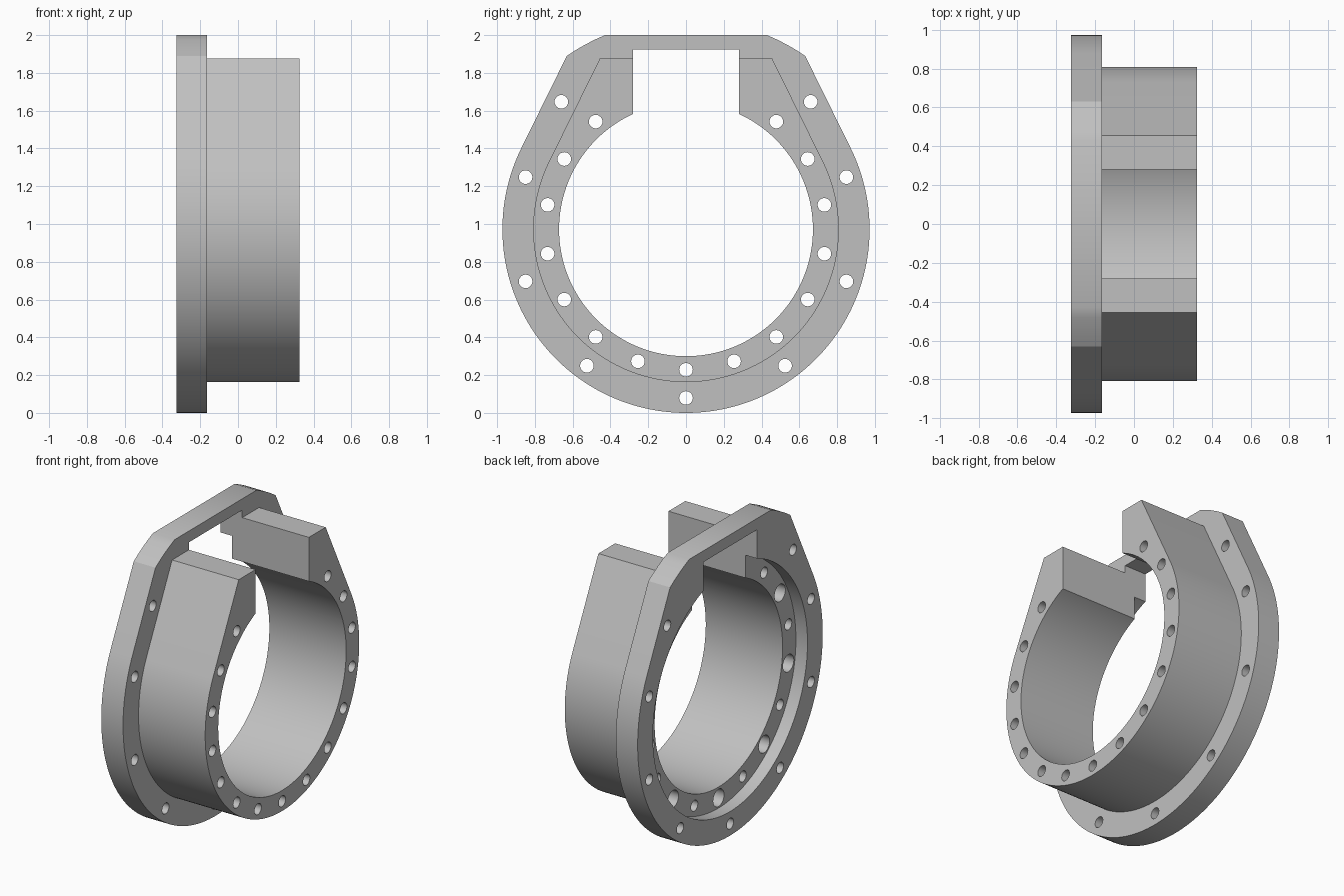
import bpy, bmesh
from math import sin, cos, asin, radians, tan

cube = bpy.data.objects.get("Cube")
if cube:
    bpy.data.objects.remove(cube, do_unlink=True)

CZ = 0.972                      # height of the bore axis
BACK, STEP, FRONT = -0.325, -0.165, 0.325
TANGENT = 26.26                 # where the straight flanks leave the circle


def arc(r, a0, a1, n, y=0.0, z=CZ):
    """Points on an arc in the YZ plane, angles in degrees."""
    return [(y + r * cos(radians(a0 + (a1 - a0) * i / n)),
             z + r * sin(radians(a0 + (a1 - a0) * i / n))) for i in range(n + 1)]


def circle(r, n, y=0.0, z=CZ):
    return arc(r, 0, 360, n, y, z)[:-1]


def prism(name, outlines, x0, x1):
    """Extrude closed YZ outlines along x into one object."""
    bm = bmesh.new()
    for pts in outlines:
        face = bm.faces.new([bm.verts.new((x0, y, z)) for y, z in pts])
        ext = bmesh.ops.extrude_face_region(bm, geom=[face])
        verts = [g for g in ext["geom"] if isinstance(g, bmesh.types.BMVert)]
        bmesh.ops.translate(bm, verts=verts, vec=(x1 - x0, 0, 0))
    bmesh.ops.recalc_face_normals(bm, faces=bm.faces)
    mesh = bpy.data.meshes.new(name)
    bm.to_mesh(mesh)
    bm.free()
    obj = bpy.data.objects.new(name, mesh)
    bpy.context.collection.objects.link(obj)
    return obj


def combine(target, tool, operation):
    """Apply a boolean and discard the tool object."""
    mod = target.modifiers.new("combine", "BOOLEAN")
    mod.operation, mod.solver, mod.object = operation, "EXACT", tool
    bpy.context.view_layer.objects.active = target
    bpy.ops.object.modifier_apply(modifier=mod.name)
    bpy.data.objects.remove(tool, do_unlink=True)


# Flange: round below, straight tangent flanks, large-radius shoulders, flat top
top = math_top = asin((2 - CZ) / 1.114) * 57.29578
flange_outline = (arc(0.972, 180 - TANGENT, 360 + TANGENT, 120)
                  + arc(1.114, 55.5, top, 4) + arc(1.114, 180 - top, 124.5, 4))
housing = prism("flanged_ring_housing", [flange_outline], BACK, STEP)

# Body: smaller round with parallel flanks and a flat top
lower = arc(0.809, 180 - TANGENT, 360 + TANGENT, 120)
y_end, z_end = lower[-1]
y_top = y_end - (1.875 - z_end) * tan(radians(TANGENT))
body = prism("body", [lower + [(y_top, 1.875), (-y_top, 1.875)]], STEP - 0.03, FRONT)
combine(housing, body, "UNION")

# Bore, rear recess and top slot
combine(housing, prism("bore", [circle(0.672, 128)], -1, 1), "DIFFERENCE")
combine(housing, prism("recess", [circle(0.812, 128)], -1, BACK + 0.085), "DIFFERENCE")
slot = [(-0.28, CZ), (0.28, CZ), (0.28, 1.925), (-0.28, 1.925)]
combine(housing, prism("slot", [slot], -1, 1), "DIFFERENCE")


# Bolt holes, measured as angles from the bottom
def ring_spot(r, a):
    return r * sin(radians(a)), CZ - r * cos(radians(a))


spots = [ring_spot(0.744, a) for a in range(-140, 141, 20)]
spots += [ring_spot(0.893, a) for a in range(-108, 109, 36)]
spots += [(-0.66, 1.647), (0.66, 1.647)]
holes = [circle(0.036, 24, y, z) for y, z in spots]
combine(housing, prism("bolt_holes", holes, -1, 1), "DIFFERENCE")

# Counterbores on every second body hole
wide = [circle(0.057, 32, *ring_spot(0.744, a)) for a in range(-120, 121, 40)]
combine(housing, prism("counterbores", wide, -1, BACK + 0.28), "DIFFERENCE")

# Finish
grey = bpy.data.materials.new("plain_grey")
grey.use_nodes = True
colour = (0.53, 0.53, 0.53, 1)
grey.diffuse_color = colour
grey.node_tree.nodes["Principled BSDF"].inputs["Base Color"].default_value = colour
housing.data.materials.clear()
housing.data.materials.append(grey)
bpy.ops.object.select_all(action="DESELECT")
housing.select_set(True)
bpy.context.view_layer.objects.active = housing
bpy.ops.object.shade_smooth_by_angle(angle=radians(30))
